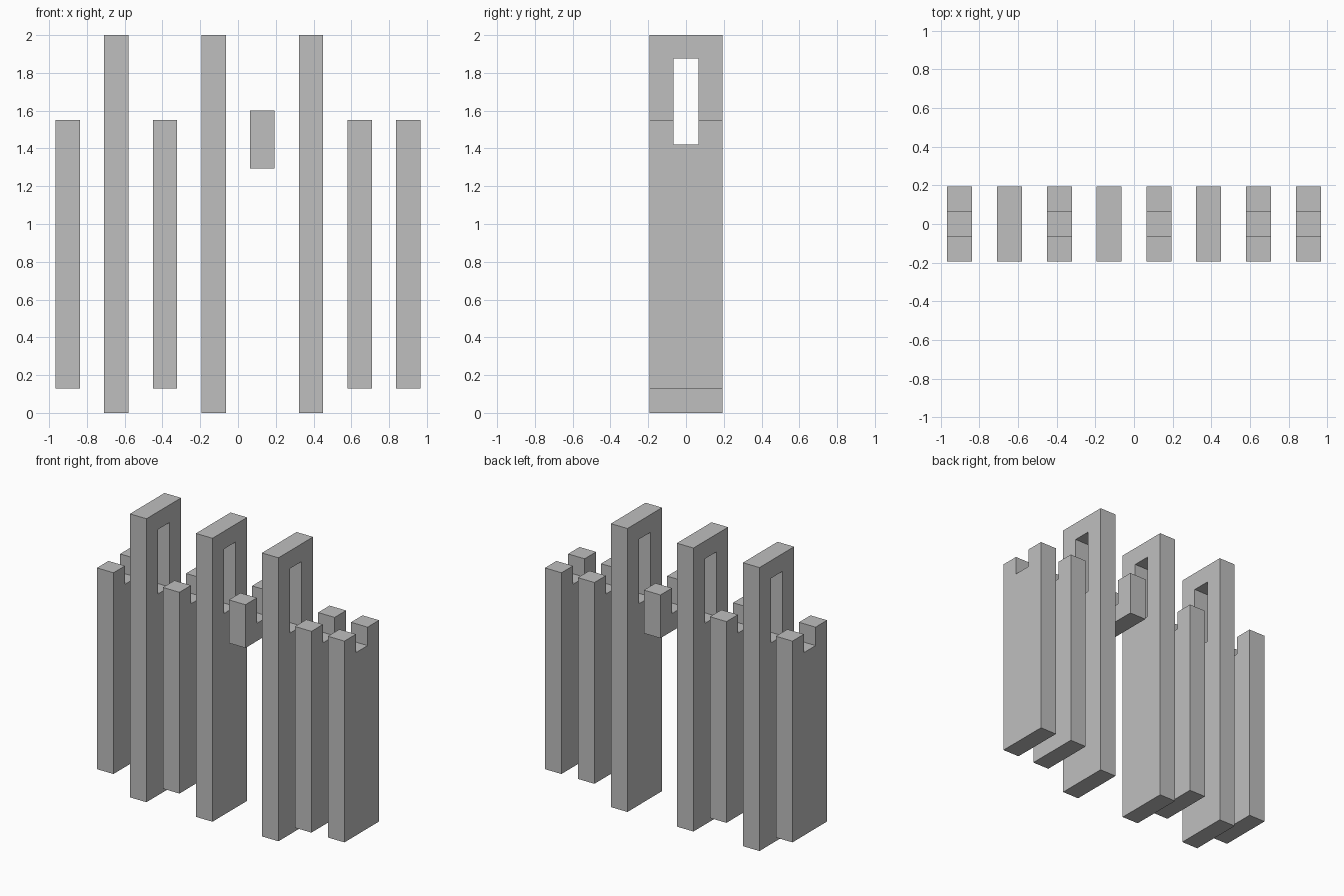
import bpy
import bmesh

if "Cube" in bpy.data.objects:
    bpy.data.objects.remove(bpy.data.objects["Cube"], do_unlink=True)

GREY = (0.52, 0.52, 0.52, 1.0)
grey = bpy.data.materials.new("plain grey")
grey.use_nodes = True
grey.diffuse_color = GREY
grey.node_tree.nodes["Principled BSDF"].inputs["Base Color"].default_value = GREY

PITCH, THICK = 0.2576, 0.129
DEPTH, SLOT = 0.193, 0.065     # half depth of a slat, half width of its opening
SLOT_FLOOR = 1.42


def slat(name, x, outline, hole=None):
    """Extrude a y-z outline along x, with an optional rectangular hole."""
    bm = bmesh.new()
    edges = []
    for loop in filter(None, (outline, hole)):
        verts = [bm.verts.new((x - THICK / 2, y, z)) for y, z in loop]
        edges += [bm.edges.new((a, b)) for a, b in zip(verts, verts[1:] + verts[:1])]
    bmesh.ops.triangle_fill(bm, edges=edges, use_beauty=True)
    solid = bmesh.ops.extrude_face_region(bm, geom=bm.faces[:], use_keep_orig=True)
    moved = [v for v in solid["geom"] if isinstance(v, bmesh.types.BMVert)]
    bmesh.ops.translate(bm, verts=moved, vec=(THICK, 0, 0))
    bmesh.ops.recalc_face_normals(bm, faces=bm.faces[:])
    bmesh.ops.dissolve_limit(bm, angle_limit=0.01, verts=bm.verts[:], edges=bm.edges[:])
    mesh = bpy.data.meshes.new(name)
    bm.to_mesh(mesh)
    bm.free()
    mesh.materials.append(grey)
    obj = bpy.data.objects.new(name, mesh)
    bpy.context.collection.objects.link(obj)


def rectangle(half, low, high):
    return [(-half, low), (half, low), (half, high), (-half, high)]


def notched(low, high):
    """Rectangle with a square notch open at the top."""
    return [(-DEPTH, low), (DEPTH, low), (DEPTH, high), (SLOT, high),
            (SLOT, SLOT_FLOOR), (-SLOT, SLOT_FLOOR), (-SLOT, high), (-DEPTH, high)]


# Row of slats, from the model's right to its left
row = ["short", "tall", "short", "tall", "small", "tall", "short", "short"]
for i, kind in enumerate(row):
    x = (i - (len(row) - 1) / 2) * PITCH
    name = f"{kind}_slat_{i + 1}"
    if kind == "tall":
        slat(name, x, rectangle(DEPTH, 0, 2), rectangle(SLOT, SLOT_FLOOR, 1.875))
    elif kind == "short":
        slat(name, x, notched(0.13, 1.55))
    else:
        slat(name, x, notched(1.295, 1.6))
